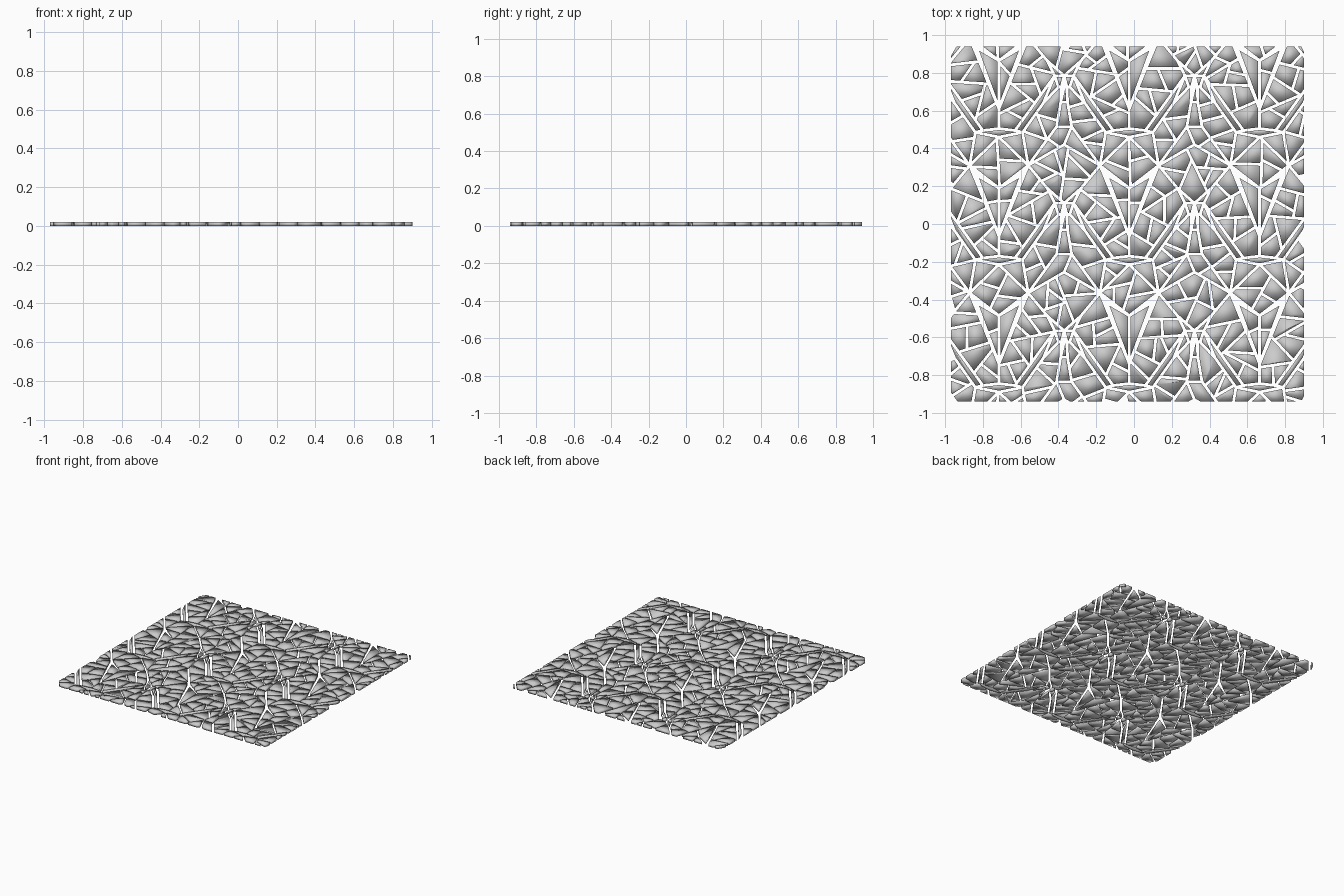
import bpy, bmesh, math, random
from mathutils import Vector as V
from mathutils.geometry import delaunay_2d_cdt

if "Cube" in bpy.data.objects:
    bpy.data.objects.remove(bpy.data.objects["Cube"])

random.seed(7)
X0, X1, Y0, Y1 = -0.97, 0.90, -0.94, 0.94
PX, PY, CX, CY = 0.69, 0.675, -0.37, 0.09
GAP, THICK, MAX_AREA = 0.0075, 0.02, 0.0135

# main joints in the right half of one repeating tile
JOINTS = [
    [(0, .02), (.05, .02), (.03, -.04), (0, -.04)],
    [(.015, -.04), (.018, -.12), (.04, -.25), (.19, -.455)],
    [(.05, .02), (.26, -.27)],
    [(.03, -.04), (.11, -.125), (.22, -.28), (.26, -.27), (.345, -.26)],
    [(.345, -.26), (.345, -.155), (.19, .22), (.09, .10), (.05, .02)],
    [(.345, -.155), (.225, .17), (.19, .22)],
    [(.345, .10), (.19, .22), (.345, .37)],
    [(0, .33), (.19, .22)],
]


def area(p):
    return 0.5 * sum(a.cross(b) for a, b in zip(p, p[1:] + p[:1])) if len(p) > 2 else 0


def clip(poly, co, n):
    """Keep the side of the polygon that n points to."""
    out = []
    for a, b in zip(poly, poly[1:] + poly[:1]):
        da, db = (a - co).dot(n), (b - co).dot(n)
        if da >= 0:
            out.append(a)
        if (da > 0 > db) or (da < 0 < db):
            out.append(a.lerp(b, da / (da - db)))
    return out


def split(poly):
    """Break a large stone across its long direction."""
    if area(poly) < MAX_AREA * random.uniform(0.75, 1.35):
        return [poly]
    a, b = max(((p, q) for p in poly for q in poly), key=lambda s: (s[0] - s[1]).length)
    t = random.uniform(0.4, 0.6)
    ang = math.atan2(b.y - a.y, b.x - a.x) + random.uniform(-0.55, 0.55)
    mid = sum(poly, V((0, 0))) / len(poly)
    co = mid.lerp(a.lerp(b, t), 0.5)
    n = V((math.cos(ang), math.sin(ang)))
    parts = [clip(poly, co, n), clip(poly, co, -n)]
    return [s for p in parts if len(p) > 2 for s in split(p)]


# joint network, mirrored and tiled
pts, segs = [], []
for i in range(-1, 3):
    for j in range(-2, 3):
        for side in (1, -1):
            for path in JOINTS:
                k = len(pts)
                pts += [V((CX + PX * i + side * u, CY + PY * j + v)) for u, v in path]
                segs += [(k + m, k + m + 1) for m in range(len(path) - 1)]
cv, ce, cf, *_ = delaunay_2d_cdt(pts, segs, [], 3, 1e-4)

# convex cells
bm = bmesh.new()
bv = [bm.verts.new((p.x, p.y, 0)) for p in cv]
for f in cf:
    bm.faces.new([bv[i] for i in f])
bm.normal_update()
bmesh.ops.connect_verts_concave(bm, faces=bm.faces[:])
cells = [[v.co.to_2d() for v in f.verts] for f in bm.faces]
bm.free()

# outline of the panel, with small chamfered corners
BOUNDS = [(V((X0, 0)), V((1, 0))), (V((X1, 0)), V((-1, 0))),
          (V((0, Y0)), V((0, 1))), (V((0, Y1)), V((0, -1)))]
BOUNDS += [(V((X0 + .03, Y1)), V((.86, -.5))), (V((X1 - .015, Y1)), V((-.9, -.45))),
           (V((X1 - .015, Y0)), V((-.9, .45)))]

# stones: split, shrink for the gap, trim to the outline, thicken
bm = bmesh.new()
for cell in cells:
    if area(cell) < 0:
        cell.reverse()
    for stone in split(cell):
        out = stone
        for a, b in zip(stone, stone[1:] + stone[:1]):
            d = b - a
            if d.length > 1e-5:
                n = V((-d.y, d.x)).normalized()
                out = clip(out, a + n * GAP, n)
        for co, n in BOUNDS:
            out = clip(out, co, n)
        out = [p for k, p in enumerate(out) if (p - out[k - 1]).length > 1e-4]
        if area(out) < 0.0003:
            continue
        lo = [bm.verts.new((p.x, p.y, 0)) for p in out]
        hi = [bm.verts.new((p.x, p.y, THICK)) for p in out]
        bm.faces.new(lo[::-1])
        bm.faces.new(hi)
        for k in range(len(lo)):
            m = (k + 1) % len(lo)
            bm.faces.new((lo[k], lo[m], hi[m], hi[k]))
for f in bm.faces:
    f.smooth = True
me = bpy.data.meshes.new("paving_stones")
bm.to_mesh(me)
bm.free()
ob = bpy.data.objects.new("paving_stones", me)
bpy.context.collection.objects.link(ob)
